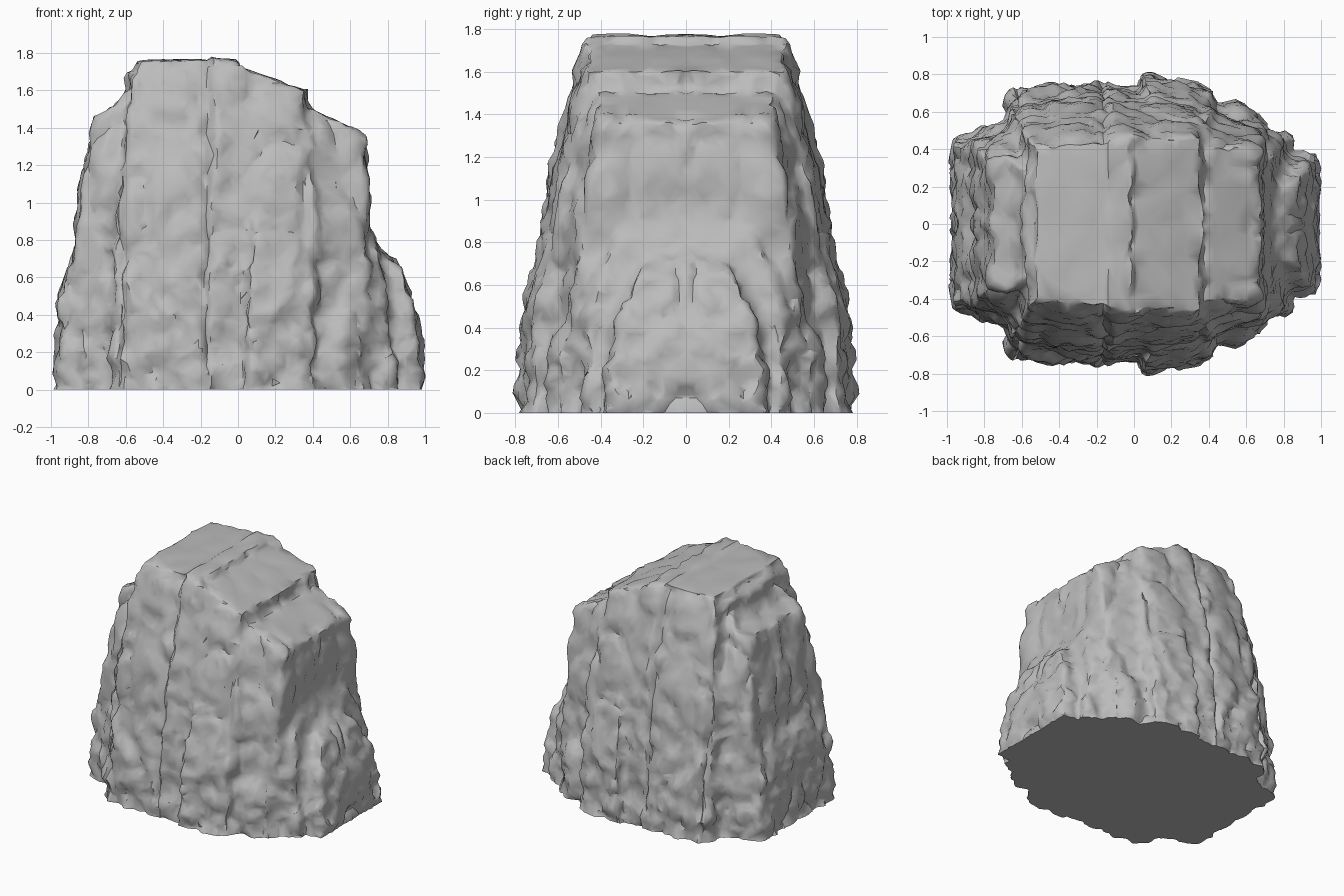
import bpy, bmesh
from math import sqrt, exp
from mathutils import Vector, noise

cube = bpy.data.objects.get("Cube")
if cube:
    bpy.data.objects.remove(cube, do_unlink=True)

stone = bpy.data.materials.new("grey stone")
stone.use_nodes = True
grey = (0.5, 0.5, 0.5, 1)
stone.diffuse_color = grey
stone.node_tree.nodes["Principled BSDF"].inputs["Base Color"].default_value = grey


def half_depth(z):
    """Dome-like narrowing shared by the whole rock."""
    return 0.76 * sqrt(1 - (z / 2.35) ** 2)


def add_slab(bm, base, top, depth, height, taper=0.0):
    """Convex slab; each pair gives the values at its left and right ends in x."""
    points = []
    for t in (-0.1, 0.3, 0.6, 0.85, 0.95, 1):
        bend = t ** 4
        for end in (0, 1):
            x = base[end] + (top[end] - base[end]) * bend
            z = t * height[end]
            y = depth[end] * half_depth(z) * (1 - taper * bend)
            points += [bm.verts.new((x, side * y, z)) for side in (-1, 1)]
    hull = bmesh.ops.convex_hull(bm, input=points)
    spare = {v for v in hull["geom_interior"] + hull["geom_unused"] if isinstance(v, bmesh.types.BMVert)}
    bmesh.ops.delete(bm, geom=list(spare), context="VERTS")


def bake(obj, kind, **settings):
    """Run one modifier and keep its result as the mesh."""
    modifier = obj.modifiers.new(kind.lower(), kind)
    for key, value in settings.items():
        setattr(modifier, key, value)
    old = obj.data
    result = bpy.data.meshes.new_from_object(obj.evaluated_get(bpy.context.evaluated_depsgraph_get()))
    obj.modifiers.clear()
    obj.data = result
    bpy.data.meshes.remove(old)


mass = bmesh.new()
# Tall column, its sloping neighbour and the lower ledge
add_slab(mass, base=(-0.68, -0.15), top=(-0.53, -0.02), depth=(0.88, 1), height=(1.76, 1.77), taper=0.08)
add_slab(mass, base=(-0.16, 0.42), top=(-0.14, 0.36), depth=(0.98, 0.88), height=(1.78, 1.6), taper=0.06)
add_slab(mass, base=(0.2, 0.7), top=(0.3, 0.68), depth=(0.88, 0.72), height=(1.55, 1.36), taper=0.12)
# Belly bulging front and back, and rubble skirts at the base
add_slab(mass, base=(0.04, 0.42), top=(0.1, 0.32), depth=(1.06, 0.96), height=(0.95, 0.9), taper=0.1)
add_slab(mass, base=(-0.66, -0.14), top=(-0.6, -0.16), depth=(0.95, 1.01), height=(0.75, 0.45), taper=0.06)
add_slab(mass, base=(0, 0.68), top=(0.05, 0.64), depth=(1, 0.8), height=(0.35, 0.45), taper=0.06)
# Low columns stepping down on the other side
add_slab(mass, base=(-0.74, -0.5), top=(-0.6, -0.5), depth=(0.62, 0.84), height=(1.69, 1.74), taper=0.12)
add_slab(mass, base=(-0.88, -0.5), top=(-0.76, -0.5), depth=(0.62, 0.82), height=(1.46, 1.6), taper=0.12)
add_slab(mass, base=(-0.97, -0.6), top=(-0.89, -0.6), depth=(0.6, 0.77), height=(0.66, 0.85), taper=0.12)
# Foot boulder and its wings
add_slab(mass, base=(0.6, 0.98), top=(0.6, 0.75), depth=(0.57, 0.47), height=(0.83, 0.76), taper=0.7)
add_slab(mass, base=(0.5, 0.83), top=(0.5, 0.7), depth=(0.8, 0.6), height=(0.95, 0.88), taper=0.3)

# Fuse the slabs into one skin
mesh = bpy.data.meshes.new("slabs")
mass.to_mesh(mesh)
mass.free()
rock = bpy.data.objects.new("rock", mesh)
bpy.context.collection.objects.link(rock)
bake(rock, "REMESH", mode="VOXEL", voxel_size=0.02)


def relief(p):
    """Chipped relief with upright creases, the same on front and back."""
    p = Vector((p.x, abs(p.y), p.z))
    q = Vector((p.x, p.y, p.z * 0.65))
    near = noise.voronoi(q * 3.8 + noise.noise_vector(q * 5) * 0.3)[0]
    chips = min(near[1] - near[0], 0.35) - 0.22
    fine = noise.fractal(p * 8, 0.8, 2, 3)
    low = max(0, 1 - p.z)
    wobble = noise.noise(p * 6) * 0.04
    crease = sum(exp(-((p.x - x + wobble) / 0.025) ** 2) for x in (-0.17, -0.63))
    return chips * 0.08 + fine * (0.016 + 0.018 * low) - crease * 0.035


# Carve the skin; the flat top stays calmer
skin = bmesh.new()
skin.from_mesh(rock.data)
for _ in range(3):
    bmesh.ops.smooth_vert(skin, verts=skin.verts, factor=0.5, use_axis_x=True, use_axis_y=True, use_axis_z=True)
skin.normal_update()
moves = []
for v in skin.verts:
    on_top = v.normal.z > 0.8 and v.co.z > 1.4
    moves.append(v.normal * relief(v.co) * (0.25 if on_top else 1))
for v, move in zip(skin.verts, moves):
    v.co += move
skin.to_mesh(rock.data)
skin.free()

# Break the surface into irregular facets
bake(rock, "DECIMATE", ratio=0.22)

# Level base
body = bmesh.new()
body.from_mesh(rock.data)
bmesh.ops.bisect_plane(body, geom=body.verts[:] + body.edges[:] + body.faces[:], plane_co=(0, 0, 0),
                       plane_no=(0, 0, 1), clear_inner=True)
bmesh.ops.holes_fill(body, edges=[e for e in body.edges if e.is_boundary], sides=0)
bmesh.ops.recalc_face_normals(body, faces=body.faces)
body.to_mesh(rock.data)
body.free()

rock.data.materials.clear()
rock.data.materials.append(stone)
bpy.context.view_layer.objects.active = rock
rock.select_set(True)
bpy.ops.object.shade_smooth_by_angle(angle=0.8)
